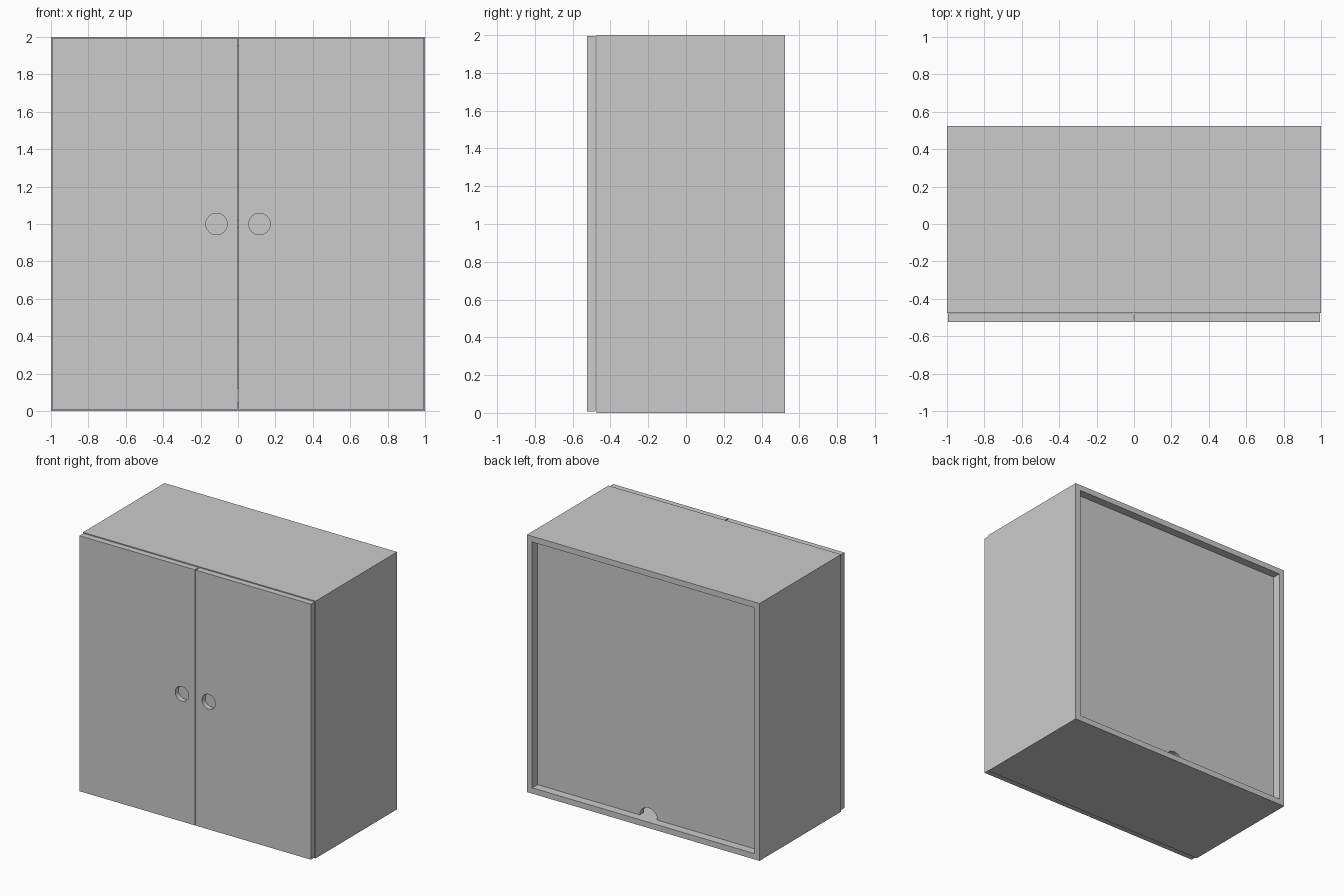
import bpy, math

if "Cube" in bpy.data.objects:
    bpy.data.objects.remove(bpy.data.objects["Cube"])

WALL = 0.045            # board thickness
Y0, Y1 = -0.475, 0.525  # carcass front and back


def box(name, x, y, z):
    """Box from (min, max) ranges on each axis."""
    bpy.ops.mesh.primitive_cube_add(size=1, location=[sum(r) / 2 for r in (x, y, z)])
    ob = bpy.context.object
    ob.name = name
    ob.scale = [r[1] - r[0] for r in (x, y, z)]
    bpy.ops.object.transform_apply(location=False, rotation=False, scale=True)
    return ob


def rod(name, x, y, z, radius):
    """Cylinder along y, spanning the y range."""
    bpy.ops.mesh.primitive_cylinder_add(vertices=48, radius=radius, depth=y[1] - y[0],
                                        location=(x, sum(y) / 2, z),
                                        rotation=(math.pi / 2, 0, 0))
    ob = bpy.context.object
    ob.name = name
    return ob


def cut(ob, cutter):
    """Subtract cutter from ob and discard the cutter."""
    cutter.hide_render = True
    mod = ob.modifiers.new("cut", 'BOOLEAN')
    mod.operation = 'DIFFERENCE'
    mod.solver = 'EXACT'
    mod.object = cutter
    bpy.ops.object.select_all(action='DESELECT')
    bpy.context.view_layer.objects.active = ob
    ob.select_set(True)
    bpy.ops.object.modifier_apply(modifier=mod.name)
    bpy.data.objects.remove(cutter)
    bpy.context.view_layer.objects.active = ob
    bpy.ops.object.shade_smooth_by_angle(angle=math.radians(30))


inner_x = (-1 + WALL, 1 - WALL)
inner_z = (WALL, 2 - WALL)

# Carcass: sides, top and bottom as one open frame
carcass = box("carcass", (-1, 1), (Y0, Y1), (0, 2))
cut(carcass, box("opening_cutter", inner_x, (Y0 - 0.1, Y1 + 0.1), inner_z))

# Recessed back panel with arched cable notch at the bottom
back = box("back_panel", inner_x, (0.415, 0.46), inner_z)
cut(back, rod("cable_cutter", 0, (0.3, 0.6), WALL, 0.075))

# Middle shelf
box("shelf", inner_x, (Y0, 0.415), (0.978, 1.022))

# Pair of doors with round finger pulls
for side, label in ((-1, "left"), (1, "right")):
    door = box(label + "_door", sorted((side * 0.004, side * 0.994)),
               (-0.525, -0.478), (0.008, 1.994))
    cut(door, rod("pull_cutter", side * 0.115, (-0.6, -0.485), 1.0, 0.057))
